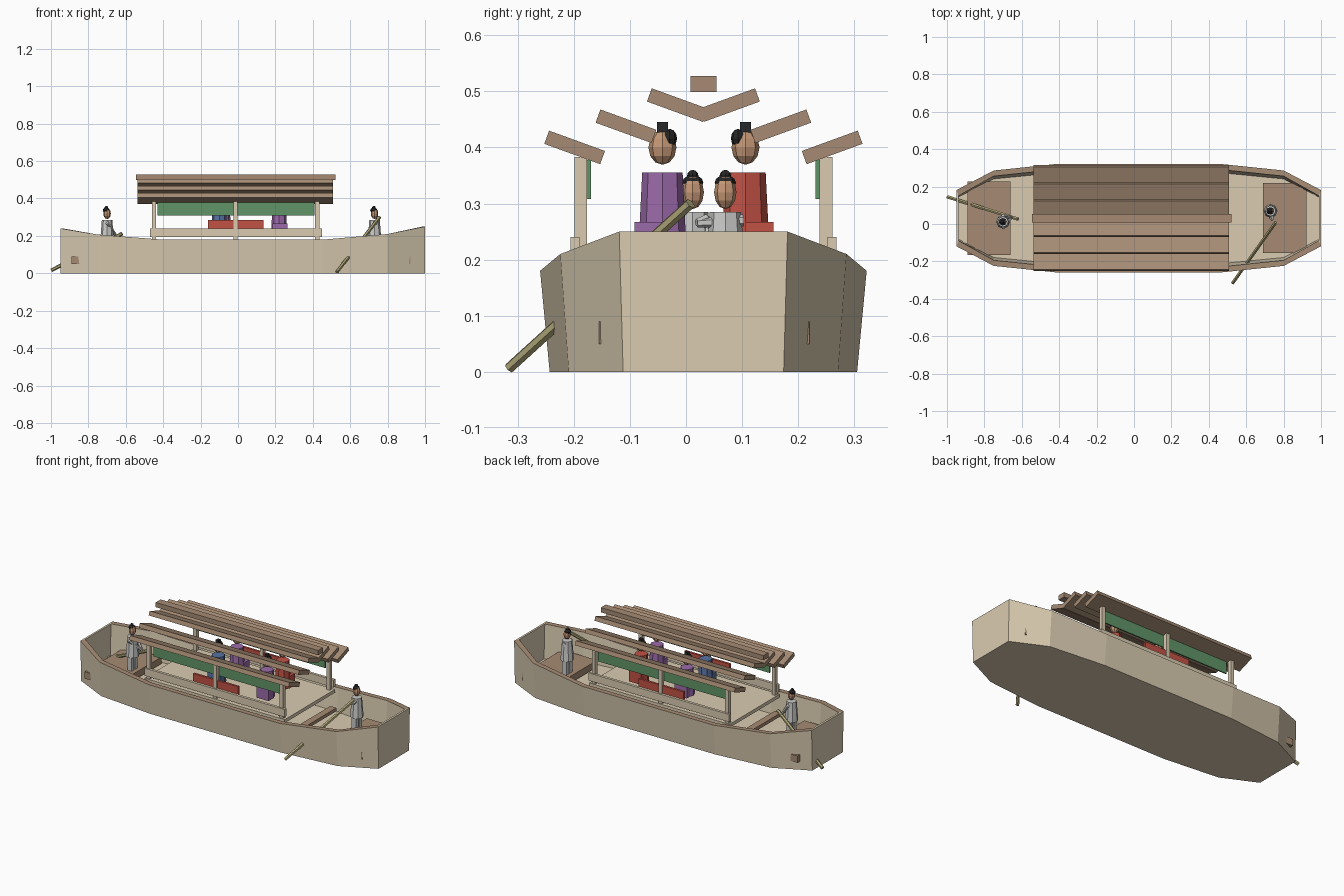
import bpy, bmesh, math
from mathutils import Vector

cube = bpy.data.objects.get("Cube")
if cube:
    bpy.data.objects.remove(cube, do_unlink=True)

CY = 0.031  # centre line of the boat


def material(name, r, g, b):
    m = bpy.data.materials.new(name)
    m.use_nodes = True
    m.diffuse_color = (r, g, b, 1)
    m.node_tree.nodes["Principled BSDF"].inputs["Base Color"].default_value = (r, g, b, 1)
    return m


pale_wood = material("pale wood", 0.70, 0.60, 0.44)
brown_wood = material("brown wood", 0.38, 0.26, 0.175)
oar_wood = material("olive wood", 0.43, 0.38, 0.19)
green = material("green cloth", 0.12, 0.30, 0.14)
red = material("red cloth", 0.54, 0.085, 0.06)
purple = material("purple cloth", 0.33, 0.145, 0.40)
blue = material("blue cloth", 0.10, 0.17, 0.37)
grey = material("grey cloth", 0.60, 0.60, 0.59)
skin = material("skin", 0.56, 0.31, 0.18)
black = material("black hair", 0.02, 0.02, 0.02)


def finish(name, bm, *mats):
    bmesh.ops.recalc_face_normals(bm, faces=bm.faces)
    me = bpy.data.meshes.new(name)
    bm.to_mesh(me)
    bm.free()
    ob = bpy.data.objects.new(name, me)
    bpy.context.scene.collection.objects.link(ob)
    for m in mats:
        me.materials.append(m)
    return ob


def box(name, x, y, z, mat, tilt=0):
    """Box from (min, max) pairs, turned about its own x axis."""
    bm = bmesh.new()
    bmesh.ops.create_cube(bm, size=1)
    size = Vector([p[1] - p[0] for p in (x, y, z)])
    bmesh.ops.scale(bm, vec=size, verts=bm.verts)
    ob = finish(name, bm, mat)
    ob.location = [(p[0] + p[1]) / 2 for p in (x, y, z)]
    ob.rotation_euler.x = tilt
    return ob


def ball(name, centre, size, mat):
    bm = bmesh.new()
    bmesh.ops.create_uvsphere(bm, u_segments=8, v_segments=6, radius=1)
    bmesh.ops.scale(bm, vec=Vector(size), verts=bm.verts)
    ob = finish(name, bm, mat)
    ob.location = centre
    return ob


def rod(name, a, b, r1, r2, mat, sides=6):
    """Tapered prism from point a to point b."""
    a, b = Vector(a), Vector(b)
    bm = bmesh.new()
    bmesh.ops.create_cone(bm, cap_ends=True, segments=sides, radius1=r1, radius2=r2,
                          depth=(b - a).length)
    ob = finish(name, bm, mat)
    ob.location = (a + b) / 2
    ob.rotation_euler = (b - a).to_track_quat("Z", "Y").to_euler()
    return ob


# Hull: x, half width at the rim, half width at the bottom, rim height
stations = [(-0.95, 0.15, 0.143, 0.24), (-0.75, 0.255, 0.24, 0.207), (-0.405, 0.291, 0.274, 0.18),
            (0.455, 0.291, 0.274, 0.18), (0.80, 0.255, 0.24, 0.21), (1.0, 0.15, 0.143, 0.25)]
bm = bmesh.new()
rings = [[], [], [], []]
for side in (-1, 1):
    for i, (x, top, low, h) in (list(enumerate(stations))[::-side]):
        end = 0.012 if i == 0 else -0.012 if i == 5 else 0
        for ring, px, w, z in zip(rings, (x, x, x + end, x + end),
                                  (low, top, top - 0.03, low - 0.03), (0, h, h, 0.045)):
            ring.append(bm.verts.new((px, CY + side * w, z)))
n = len(rings[0])
for level in range(3):
    for i in range(n):
        j = (i + 1) % n
        f = bm.faces.new((rings[level][i], rings[level][j], rings[level + 1][j], rings[level + 1][i]))
        # rim boards run along the sides only
        f.material_index = 1 if level == 1 and i % 6 != 5 else 0
bm.faces.new(rings[0])
bm.faces.new(rings[3])
finish("hull", bm, pale_wood, brown_wood)

# End decks and thwarts
box("bow_deck", (0.69, 0.921), (-0.155, 0.22), (0.05, 0.09), brown_wood)
box("stern_deck", (-0.89, -0.66), (-0.165, 0.227), (0.05, 0.09), brown_wood)
box("bow_thwart", (0.465, 0.505), (-0.14, 0.2), (0.09, 0.11), brown_wood)
box("stern_thwart", (-0.525, -0.485), (-0.14, 0.2), (0.09, 0.11), brown_wood)

# Cabin floor, rails, posts, hangings and bench backs
box("cabin_floor", (-0.47, 0.45), (-0.205, 0.265), (0.16, 0.18), pale_wood)
for side, label in ((-1, "right"), (1, "left")):
    def across(a, b):
        return sorted((CY + side * a, CY + side * b))
    box(label + "_rail", (-0.47, 0.45), across(0.221, 0.237), (0.195, 0.24), pale_wood)
    for i, x in enumerate((-0.45, -0.013, 0.424)):
        box(f"{label}_post_{i + 1}", (x - 0.011, x + 0.011), across(0.207, 0.23), (0.17, 0.383), pale_wood)
    box(label + "_hanging", (-0.43, 0.41), across(0.2, 0.207), (0.308, 0.378), green)
    box(label + "_bench_back", (-0.16, 0.135), across(0.209, 0.222), (0.235, 0.285), red)
    # Roof boards, each tilted with its outer edge up
    for i in range(3):
        y, z = CY + side * (0.2295 - 0.0915 * i), 0.4 + 0.0377 * i
        box(f"{label}_roof_board_{i + 1}", (-0.537, 0.508), (y - 0.053, y + 0.053),
            (z - 0.0125, z + 0.0125), brown_wood, side * math.radians(20))
box("roof_ridge", (-0.545, 0.52), (0.008, 0.054), (0.499, 0.527), brown_wood)


def passenger(name, x, y, cloth, side):
    """Seated figure looking outward."""
    rod(name + "_torso", (x, y, 0.197), (x, y, 0.355), 0.044, 0.036, cloth, 8)
    box(name + "_lap", (x - 0.035, x + 0.045), sorted((y, y + side * 0.05)), (0.197, 0.267), cloth)
    ball(name + "_head", (x, y, 0.4), (0.025, 0.025, 0.031), skin)
    ball(name + "_hair", (x, y - side * 0.013, 0.416), (0.022, 0.013, 0.017), black)
    box(name + "_topknot", (x - 0.01, x + 0.01), (y - 0.01, y + 0.01), (0.427, 0.445), black)


passenger("bow_right_passenger", 0.22, -0.042, purple, -1)
passenger("bow_left_passenger", 0.22, 0.106, red, 1)
passenger("stern_right_passenger", -0.1, -0.042, blue, -1)
passenger("stern_left_passenger", -0.08, 0.106, purple, 1)


def rower(name, x, y, hand):
    """Standing figure with both arms reaching for an oar."""
    for i, s in enumerate((-1, 1)):
        box(f"{name}_leg_{i + 1}", (x - 0.014, x + 0.014), (y + s * 0.016 - 0.012, y + s * 0.016 + 0.012),
            (0.09, 0.19), grey)
        rod(f"{name}_arm_{i + 1}", (x, y + s * 0.032, 0.27), hand, 0.011, 0.008, grey)
    rod(name + "_robe", (x, y, 0.17), (x, y, 0.285), 0.037, 0.028, grey, 8)
    ball(name + "_head", (x, y, 0.32), (0.02, 0.02, 0.03), skin)
    ball(name + "_hair", (x - 0.004, y, 0.337), (0.019, 0.019, 0.014), black)
    ball(name + "_bun", (x - 0.004, y, 0.35), (0.01, 0.01, 0.01), black)


rower("bow_rower", 0.73, 0.07, (0.74, 0.02, 0.265))
rower("stern_rower", -0.7, 0.012, (-0.655, 0.035, 0.205))

# Oars
rod("bow_oar", (0.757, 0.008, 0.3), (0.528, -0.315, 0.007), 0.01, 0.01, oar_wood)
rod("stern_oar", (-0.62, 0.026, 0.212), (-0.997, 0.145, 0.016), 0.01, 0.01, oar_wood)
